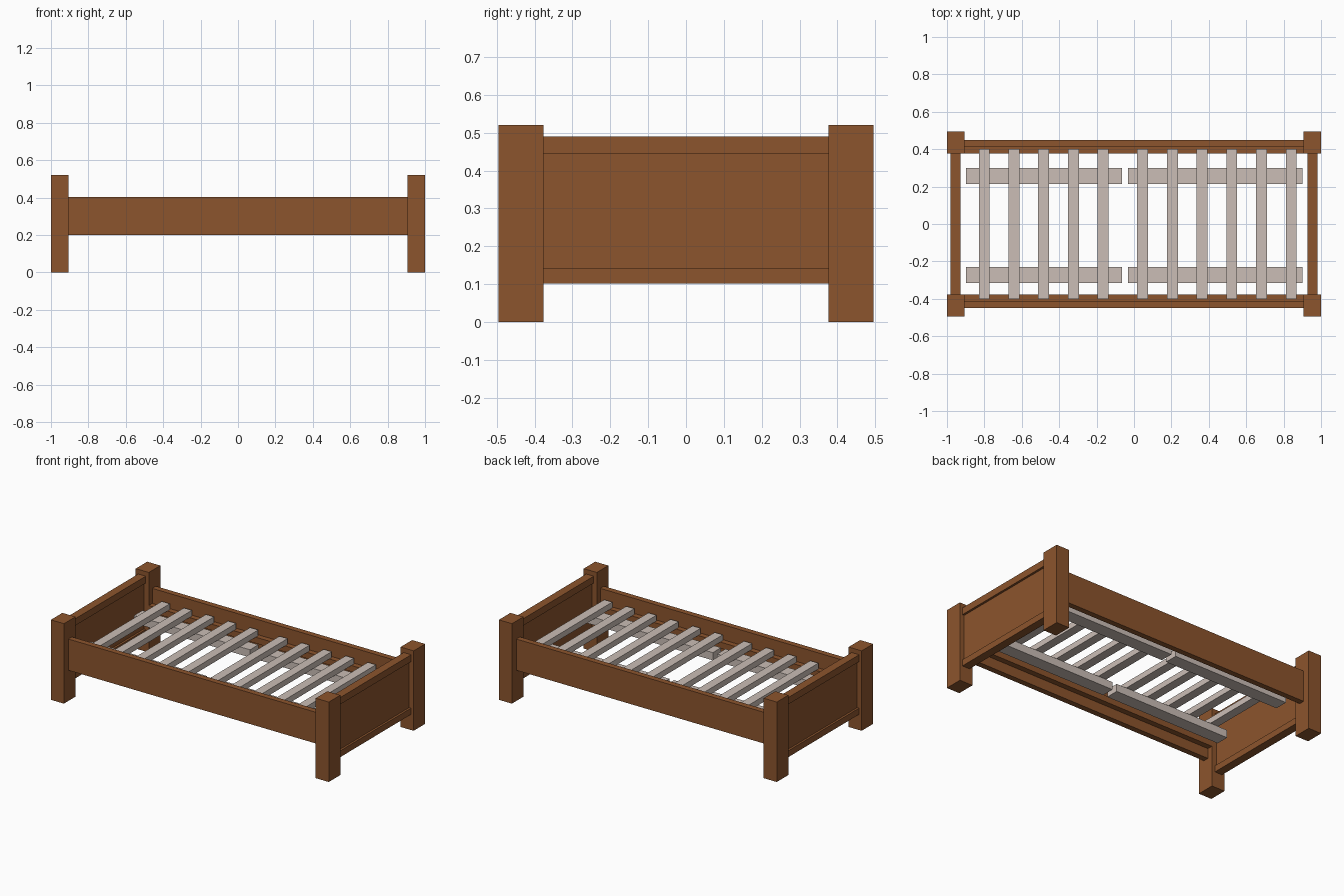
import bpy

if "Cube" in bpy.data.objects:
    bpy.data.objects.remove(bpy.data.objects["Cube"])


def material(name, rgb):
    m = bpy.data.materials.new(name)
    m.diffuse_color = (*rgb, 1.0)
    m.use_nodes = True
    m.node_tree.nodes["Principled BSDF"].inputs["Base Color"].default_value = m.diffuse_color
    return m


WOOD = material("brown_wood", (0.262, 0.089, 0.026))
PALE = material("pale_slat_wood", (0.597, 0.515, 0.468))


def box(name, x, y, z, mat):
    """Box from (min, max) ranges on each axis."""
    lo = [min(r) for r in (x, y, z)]
    hi = [max(r) for r in (x, y, z)]
    bpy.ops.mesh.primitive_cube_add(size=1, location=[(a + b) / 2 for a, b in zip(lo, hi)])
    ob = bpy.context.object
    ob.name = name
    ob.scale = [b - a for a, b in zip(lo, hi)]
    bpy.ops.object.transform_apply(location=False, rotation=False, scale=True)
    ob.data.materials.append(mat)
    return ob


POST_X, POST_Y = 0.906, 0.377   # inner faces of the corner posts

# Corner posts
for sx, ex in ((-1, "head"), (1, "foot")):
    for sy, ey in ((-1, "front"), (1, "back")):
        box(f"{ex}_{ey}_post", (sx * POST_X, sx), (sy * POST_Y, sy * 0.495), (0, 0.52), WOOD)

# Head and foot boards: thick top and bottom rails with a recessed panel
for s, end in ((-1, "head"), (1, "foot")):
    span = (-POST_Y, POST_Y)
    box(f"{end}_top_rail", (s * 0.928, s * 0.982), span, (0.445, 0.49), WOOD)
    box(f"{end}_bottom_rail", (s * 0.928, s * 0.982), span, (0.102, 0.143), WOOD)
    box(f"{end}_panel", (s * 0.942, s * 0.968), span, (0.143, 0.445), WOOD)

# Side rails with an inner ledge that carries the slats
for s, side in ((-1, "front"), (1, "back")):
    span = (-POST_X, POST_X)
    box(f"{side}_side_rail", span, (s * 0.413, s * 0.45), (0.2, 0.403), WOOD)
    box(f"{side}_ledge", span, (s * POST_Y, s * 0.413), (0.265, 0.305), WOOD)

# Lengthwise support beams, each in two halves
for side, y in (("front", (-0.316, -0.231)), ("back", (0.214, 0.3))):
    box(f"{side}_beam_head_half", (-0.898, -0.063), y, (0.255, 0.305), PALE)
    box(f"{side}_beam_foot_half", (-0.031, 0.901), y, (0.255, 0.305), PALE)

# Cross slats in two groups
centres = [-0.801 + 0.159 * i for i in range(5)] + [0.046 + 0.159 * i for i in range(6)]
for i, c in enumerate(centres):
    box(f"slat_{i + 1}", (c - 0.029, c + 0.029), (-0.402, 0.402), (0.305, 0.343), PALE)
